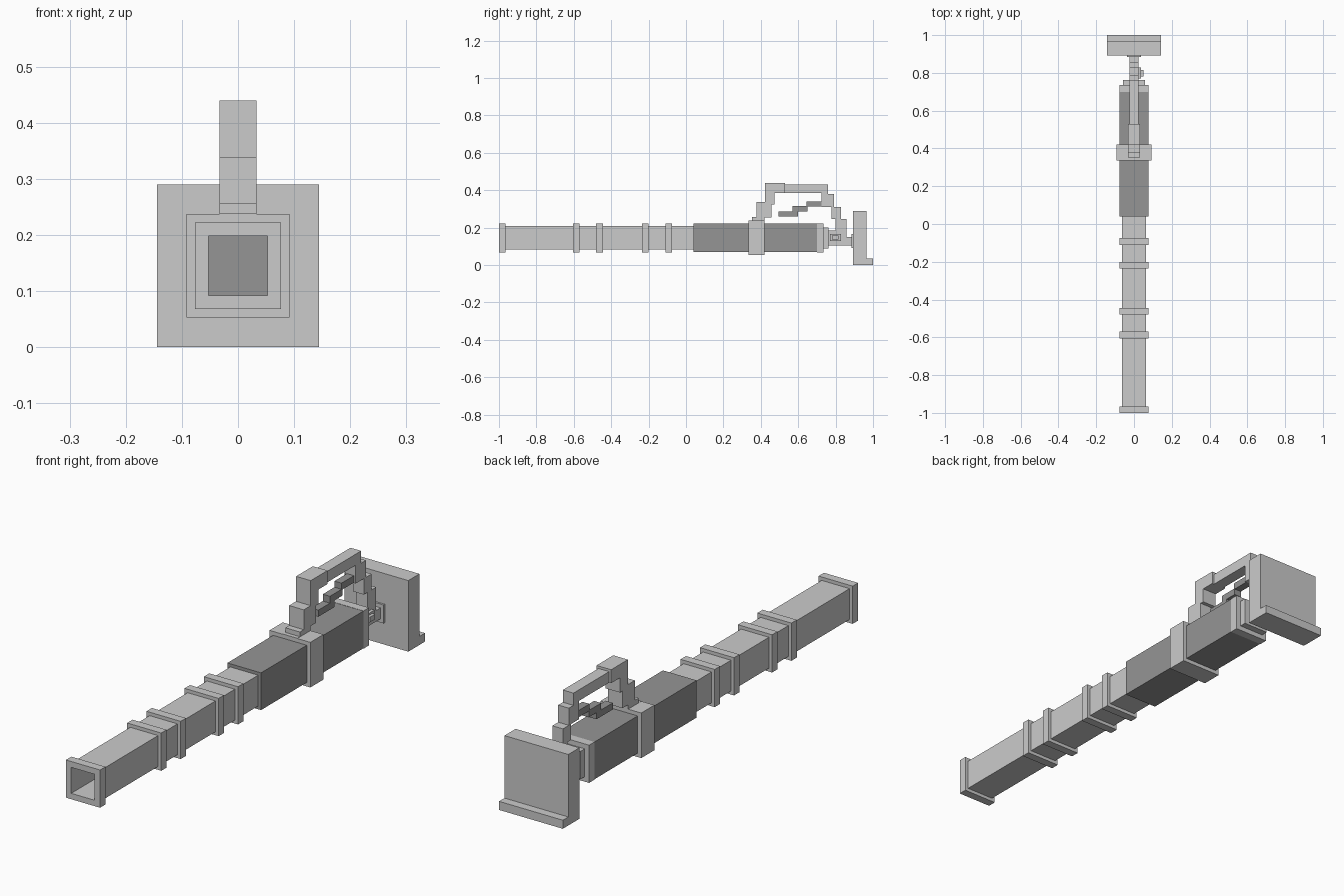
import bpy, bmesh

if "Cube" in bpy.data.objects:
    bpy.data.objects.remove(bpy.data.objects["Cube"])

CZ = 0.145  # height of the tube axis


def material(name, v):
    m = bpy.data.materials.new(name)
    m.diffuse_color = (v, v, v, 1)
    m.use_nodes = True
    m.node_tree.nodes["Principled BSDF"].inputs["Base Color"].default_value = m.diffuse_color
    return m


DARK = material("dark_grey", 0.3)
LIGHT = material("light_grey", 0.65)


def finish(name, bm, mat=None):
    bmesh.ops.recalc_face_normals(bm, faces=bm.faces)
    me = bpy.data.meshes.new(name)
    bm.to_mesh(me)
    bm.free()
    ob = bpy.data.objects.new(name, me)
    bpy.context.collection.objects.link(ob)
    if mat:
        me.materials.append(mat)
    return ob


def box(name, x0, x1, y0, y1, z0, z1, mat=None):
    bm = bmesh.new()
    bmesh.ops.create_cube(bm, size=1)
    bmesh.ops.scale(bm, vec=(x1 - x0, y1 - y0, z1 - z0), verts=bm.verts)
    bmesh.ops.translate(bm, vec=((x0 + x1) / 2, (y0 + y1) / 2, (z0 + z1) / 2), verts=bm.verts)
    return finish(name, bm, mat)


def block(name, h, y0, y1, mat=None):
    """Square block centred on the tube axis."""
    return box(name, -h, h, y0, y1, CZ - h, CZ + h, mat)


def square_tube(name, outer, inner, y0, y1):
    """Hollow square tube centred on the tube axis."""
    bm = bmesh.new()
    corners = ((-1, -1), (1, -1), (1, 1), (-1, 1))
    loops = [[bm.verts.new((sx * h, y, CZ + sz * h)) for sx, sz in corners]
             for h, y in ((outer, y0), (outer, y1), (inner, y1), (inner, y0))]
    for k in range(4):
        a, b = loops[k], loops[(k + 1) % 4]
        for i in range(4):
            j = (i + 1) % 4
            bm.faces.new((a[i], a[j], b[j], b[i]))
    return finish(name, bm)


def profile(name, half, pts, mat=None):
    """Stepped side outline (y, z) extruded across x."""
    bm = bmesh.new()
    f = bm.faces.new([bm.verts.new((-half, y, z)) for y, z in pts])
    r = bmesh.ops.extrude_face_region(bm, geom=[f])
    vs = [v for v in r["geom"] if isinstance(v, bmesh.types.BMVert)]
    bmesh.ops.translate(bm, vec=(2 * half, 0, 0), verts=vs)
    return finish(name, bm, mat)


# Hollow front tube with its bands
square_tube("front_tube", 0.063, 0.053, -0.99, 0.05)
for i, y in enumerate((-1.0, -0.605, -0.48, -0.235, -0.11)):
    square_tube(f"tube_band_{i + 1}", 0.077, 0.053, y, y + 0.035)

# Rear body, collar and stepped end cap
block("rear_body", 0.076, 0.04, 0.70, DARK)
block("body_collar", 0.092, 0.335, 0.42)
block("rear_band", 0.077, 0.70, 0.735)
block("end_cap", 0.057, 0.735, 0.763)

# Stepped front post of the handle
profile("handle_front_post", 0.033, [
    (0.335, 0.22), (0.335, 0.238), (0.352, 0.238), (0.352, 0.257), (0.377, 0.257), (0.377, 0.338),
    (0.422, 0.338), (0.422, 0.44), (0.53, 0.44), (0.53, 0.385), (0.473, 0.385),
    (0.473, 0.325), (0.457, 0.325), (0.457, 0.255), (0.42, 0.255), (0.42, 0.22)])

# Top bar stepping down behind the body
profile("handle_rear_arch", 0.024, [
    (0.53, 0.43), (0.76, 0.43), (0.76, 0.38), (0.79, 0.38), (0.79, 0.31),
    (0.828, 0.31), (0.828, 0.245), (0.857, 0.245), (0.857, 0.15), (0.895, 0.15),
    (0.895, 0.105), (0.763, 0.105), (0.763, 0.185), (0.80, 0.185), (0.80, 0.245),
    (0.777, 0.245), (0.777, 0.31), (0.725, 0.31), (0.725, 0.385), (0.53, 0.385)])

# Stepped lever under the handle
profile("lever", 0.016, [
    (0.495, 0.26), (0.60, 0.26), (0.60, 0.287), (0.65, 0.287), (0.65, 0.312),
    (0.73, 0.312), (0.73, 0.34), (0.645, 0.34), (0.645, 0.315), (0.57, 0.315),
    (0.57, 0.287), (0.495, 0.287)], DARK)

# Side knob
box("knob_base", 0.024, 0.037, 0.77, 0.828, 0.128, 0.166)
box("knob_tip", 0.037, 0.049, 0.78, 0.815, 0.137, 0.158)

# Back plate with mounting pad and foot lip
box("plate_pad", -0.038, 0.038, 0.885, 0.895, 0.09, 0.165)
profile("back_plate", 0.144, [
    (0.893, 0), (1.0, 0), (1.0, 0.035), (0.965, 0.035), (0.965, 0.29), (0.893, 0.29)], LIGHT)
